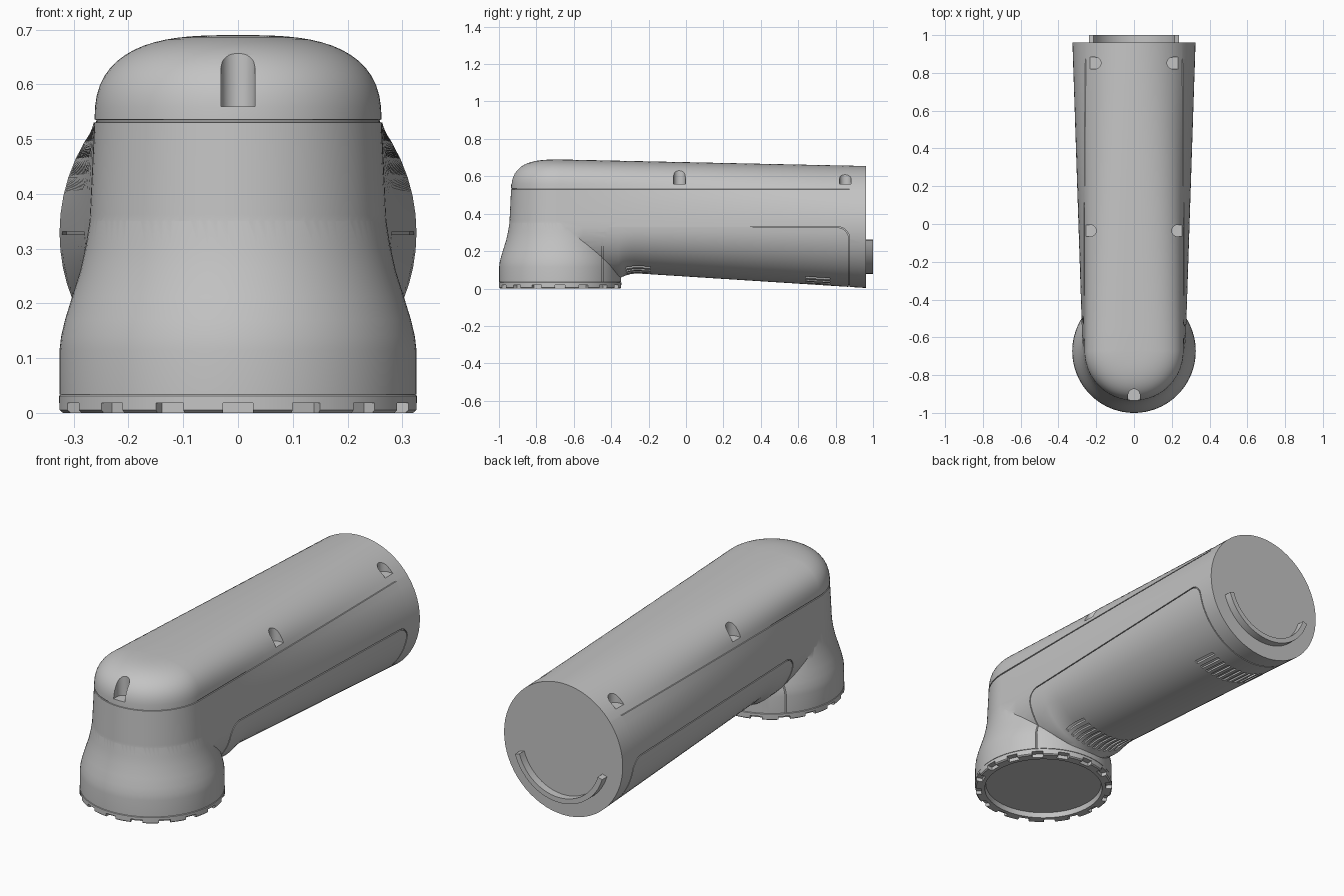
import bpy, bmesh, math
from mathutils import Vector

if "Cube" in bpy.data.objects:
    bpy.data.objects.remove(bpy.data.objects["Cube"])

grey = bpy.data.materials.new("light grey")
grey.use_nodes = True
grey.diffuse_color = (0.55, 0.55, 0.55, 1)
grey.node_tree.nodes["Principled BSDF"].inputs["Base Color"].default_value = (0.55, 0.55, 0.55, 1)

NECK_Y, BACK_Y, MID_Z, SEAM_Z = -0.673, 0.962, 0.329, 0.535


def make(name, bm):
    bmesh.ops.remove_doubles(bm, verts=bm.verts, dist=1e-5)
    bmesh.ops.recalc_face_normals(bm, faces=bm.faces)
    mesh = bpy.data.meshes.new(name)
    bm.to_mesh(mesh)
    bm.free()
    mesh.materials.append(grey)
    ob = bpy.data.objects.new(name, mesh)
    bpy.context.collection.objects.link(ob)
    return ob


def activate(ob):
    bpy.ops.object.select_all(action="DESELECT")
    ob.select_set(True)
    bpy.context.view_layer.objects.active = ob


def boolean(ob, other, operation, keep=False):
    activate(ob)
    mod = ob.modifiers.new("cut", "BOOLEAN")
    mod.operation, mod.object, mod.solver = operation, other, "EXACT"
    bpy.ops.object.modifier_apply(modifier=mod.name)
    if not keep:
        bpy.data.objects.remove(other)


def grid(bm, rows):
    vs = [[bm.verts.new(p) for p in row] for row in rows]
    for a, b in zip(vs, vs[1:]):
        for i in range(len(a) - 1):
            bm.faces.new((a[i], a[i + 1], b[i + 1], b[i]))


def extrude(bm, faces, vec):
    out = bmesh.ops.extrude_face_region(bm, geom=faces, use_keep_orig=True)
    moved = [v for v in out["geom"] if isinstance(v, bmesh.types.BMVert)]
    bmesh.ops.translate(bm, verts=moved, vec=vec)


def strip(bm, inner, outer, vec):
    """Solid bar between two matching outlines."""
    before = set(bm.faces)
    grid(bm, [inner, outer])
    extrude(bm, [f for f in bm.faces if f not in before], vec)


def box(bm, lo, hi):
    lo, hi = Vector(lo), Vector(hi)
    out = bmesh.ops.create_cube(bm, size=1)
    for v in out["verts"]:
        v.co = (lo + hi) / 2 + v.co * (hi - lo)
    return out["verts"]


def lathe(name, profile, n=96):
    bm = bmesh.new()
    grid(bm, [[(r * math.cos(a), NECK_Y + r * math.sin(a), z) for r, z in profile]
              for a in (2 * math.pi * i / n for i in range(n + 1))])
    return make(name, bm)


# Arm section: rounded box at the front, blending to a circle at the back
def section(y, off):
    t = (y - NECK_Y) / (BACK_Y - NECK_Y)
    top = 0.69 - 0.035 * t - off
    low = 0.003 + 0.077 * (BACK_Y - y) / 1.21 + off
    low -= 0.035 * min(1, max(0, -0.25 - y) / 0.11) ** 2
    pts = [MID_Z - (MID_Z - low) * math.cos(math.pi / 2 * k / 16) for k in range(17)]
    pts += [MID_Z + (0.530 - MID_Z) * k / 6 for k in range(1, 7)]
    groove = len(pts)
    pts += [0.531, SEAM_Z, 0.536]
    pts += [0.536 + (top - 0.536) * (1 - (1 - k / 16) ** 2.5) for k in range(1, 17)]
    result = []
    for i, z in enumerate(pts):
        reach = top - MID_Z if z > MID_Z else MID_Z - low
        ring = math.sqrt(max(0, 1 - ((z - MID_Z) / reach) ** 2))
        if z < MID_Z:
            front = 0.272 * ring
        elif z <= SEAM_Z:
            front = 0.262 + 0.01 * (SEAM_Z - z) / (SEAM_Z - MID_Z)
        else:
            s = min(1, (z - SEAM_Z) / (top - SEAM_Z))
            front = 0.262 * max(0, 1 - s ** 2.5) ** (1 / 3)
        w = front + (0.326 * ring - front) * t
        if i in (groove, groove + 1) and y < 0.872:
            w -= 0.004
        result.append((w * (1 - off / 0.3), z))
    return result


def shell(name, off):
    bm = bmesh.new()
    ys = [BACK_Y - off, 0.875, 0.87] + [0.87 - 0.06 * k for k in range(1, 18)]
    ys += [-0.2, -0.25, -0.275, -0.3, -0.32, -0.34, -0.36, -0.42, -0.55, NECK_Y]
    right = [[(w, y, z) for w, z in section(y, off)] for y in ys]
    nose = [[(w * math.cos(a), NECK_Y - w * math.sin(a), z) for w, z in section(NECK_Y, off)]
            for a in (math.pi * k / 40 for k in range(1, 40))]
    left = [[(-x, y, z) for x, y, z in row] for row in reversed(right)]
    grid(bm, right + nose + left)
    bmesh.ops.remove_doubles(bm, verts=bm.verts, dist=1e-5)
    bmesh.ops.holes_fill(bm, edges=[e for e in bm.edges if e.is_boundary], sides=0)
    ob = make(name, bm)
    # Flared neck under the nose
    neck = [(0.326, 0.034), (0.326, 0.115), (0.323, 0.14), (0.316, 0.17), (0.303, 0.212),
            (0.288, 0.26), (0.278, 0.305), (0.271, 0.35), (0.262, 0.40)]
    neck = [(0, 0.034)] + [(r - off, z) for r, z in neck] + [(0, 0.40)]
    boolean(ob, lathe("neck", neck), "UNION")
    return ob


body = shell("arm_body", 0)
core = shell("core", 0.008)


# Side panel outline and the two rows of vents, cut to a shallow depth
def outline(inset):
    y0, y1, z1, r = -0.45 + inset, 0.875 - inset, 0.331 - inset, 0.065 - inset
    pts = [(-0.5, y0, -0.1)]
    pts += [(-0.5, y0 + r - r * math.cos(a), z1 - r + r * math.sin(a))
            for a in (math.pi / 2 * k / 8 for k in range(9))]
    pts += [(-0.5, y1 - r + r * math.sin(a), z1 - r + r * math.cos(a))
            for a in (math.pi / 2 * k / 8 for k in range(9))]
    return pts + [(-0.5, y1, -0.1)]


bm = bmesh.new()
strip(bm, outline(0.005), outline(0), (1, 0, 0))
for y in (-0.32, 0.64):
    for k in range(10):
        x = (k - 4.5) * 0.033
        box(bm, (x - 0.008, y, -0.1), (x + 0.008, y + 0.13, 0.2))
grooves = make("grooves", bm)
boolean(grooves, core, "DIFFERENCE")
boolean(body, grooves, "DIFFERENCE")

# Screw pockets: round inside, open outward
bm = bmesh.new()
for x, y, facing in ((0, -0.905, -90), (0.231, -0.035, 0), (-0.231, -0.035, 180),
                     (0.206, 0.852, 0), (-0.206, 0.852, 180)):
    f = math.radians(facing)
    local = [(0.2, -0.031)] + [(-0.031 * math.sin(a), -0.031 * math.cos(a))
                               for a in (math.pi * k / 16 for k in range(17))] + [(0.2, 0.031)]
    face = bm.faces.new([bm.verts.new((x + u * math.cos(f) - v * math.sin(f),
                                       y + u * math.sin(f) + v * math.cos(f), 0.56))
                         for u, v in local])
    extrude(bm, [face], (0, 0, 0.3))
boolean(body, make("pockets", bm), "DIFFERENCE")

# Notched base ring with a recessed underside
ring = lathe("base_ring", [(0, 0.025), (0.275, 0.025), (0.28, 0), (0.321, 0), (0.327, 0.005),
                           (0.327, 0.031), (0.321, 0.036), (0, 0.036)])
bm = bmesh.new()
for k in range(16):
    a = 2 * math.pi * k / 16
    for v in box(bm, (0.298, -0.027, -0.05), (0.4, 0.027, 0.018)):
        x, y, z = v.co
        v.co = (x * math.cos(a) - y * math.sin(a), NECK_Y + x * math.sin(a) + y * math.cos(a), z)
boolean(ring, make("notches", bm), "DIFFERENCE")

# Curved locating rib on the flat back end
bm = bmesh.new()
angles = [math.radians(-163 + 146 * k / 32) for k in range(33)]
inner, outer = ([(r * math.cos(a), BACK_Y - 0.006, MID_Z + r * math.sin(a)) for a in angles]
                for r in (0.225, 0.25))
strip(bm, inner, outer, (0, 1.0 - BACK_Y + 0.006, 0))
rib = make("back_rib", bm)

for ob in (body, ring, rib):
    activate(ob)
    bpy.ops.object.shade_smooth_by_angle(angle=math.radians(30))
